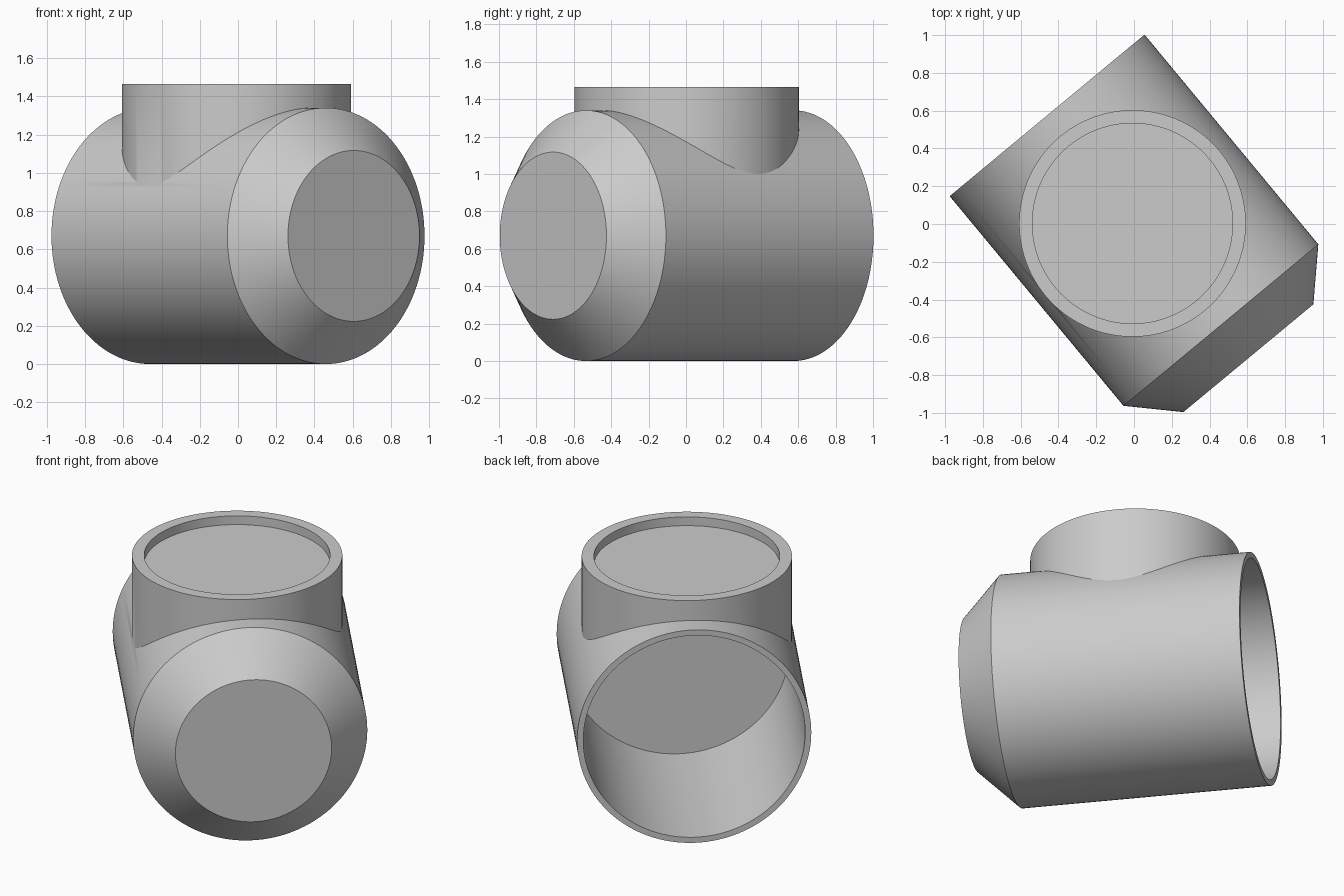
import bpy, bmesh, math
from mathutils import Vector, Matrix

cube = bpy.data.objects.get("Cube")
if cube:
    bpy.data.objects.remove(cube, do_unlink=True)

SIDES = 128

grey = bpy.data.materials.new("plain_grey")
grey.use_nodes = True
colour = (0.6, 0.6, 0.6, 1)
grey.diffuse_color = colour
grey.node_tree.nodes["Principled BSDF"].inputs["Base Color"].default_value = colour


def turned(name, profile, matrix):
    """Closed solid turned around local z from (radius, height) points."""
    bm = bmesh.new()
    rings = []
    for r, h in profile:
        rings.append([bm.verts.new((r * math.cos(a), r * math.sin(a), h))
                      for a in (math.tau * i / SIDES for i in range(SIDES))])
    for low, high in zip(rings, rings[1:]):
        for i in range(SIDES):
            j = (i + 1) % SIDES
            bm.faces.new((low[i], low[j], high[j], high[i]))
    bm.faces.new(rings[0][::-1])
    bm.faces.new(rings[-1])
    bmesh.ops.recalc_face_normals(bm, faces=bm.faces)
    bm.transform(matrix)
    mesh = bpy.data.meshes.new(name)
    bm.to_mesh(mesh)
    bm.free()
    mesh.materials.append(grey)
    obj = bpy.data.objects.new(name, mesh)
    bpy.context.collection.objects.link(obj)
    return obj


def combine(target, tool, operation):
    """Apply a boolean and discard the tool."""
    mod = target.modifiers.new(operation.lower(), 'BOOLEAN')
    mod.operation = operation
    mod.solver = 'EXACT'
    mod.object = tool
    bpy.context.view_layer.objects.active = target
    bpy.ops.object.modifier_apply(modifier=mod.name)
    bpy.data.objects.remove(tool, do_unlink=True)


# Horizontal barrel, running from the open back to the tapered front
back = Vector((-0.46, 0.575, 0.67))
front = Vector((0.46, -0.535, 0.67))
axis = front - back
length = axis.length
lie = Matrix.Translation(back) @ axis.to_track_quat('Z', 'Y').to_matrix().to_4x4()
body = turned("pipe_body", [(0.67, 0), (0.67, length), (0.447, length + 0.228)], lie)

# Upright neck with a shallow recess in its top
upright = Matrix.Translation((-0.008, 0.003, 0))
neck = turned("neck", [(0.6, 0.8), (0.6, 1.465), (0.53, 1.465), (0.53, 1.41)], upright)
combine(body, neck, 'UNION')

# Deep round socket in the back end
socket = turned("socket_cutter", [(0.635, -0.1), (0.635, 1.13)], lie)
socket.hide_render = True
combine(body, socket, 'DIFFERENCE')

# Smooth walls with crisp rims
bpy.ops.object.select_all(action='DESELECT')
body.select_set(True)
bpy.context.view_layer.objects.active = body
bpy.ops.object.shade_smooth_by_angle(angle=math.radians(25))
